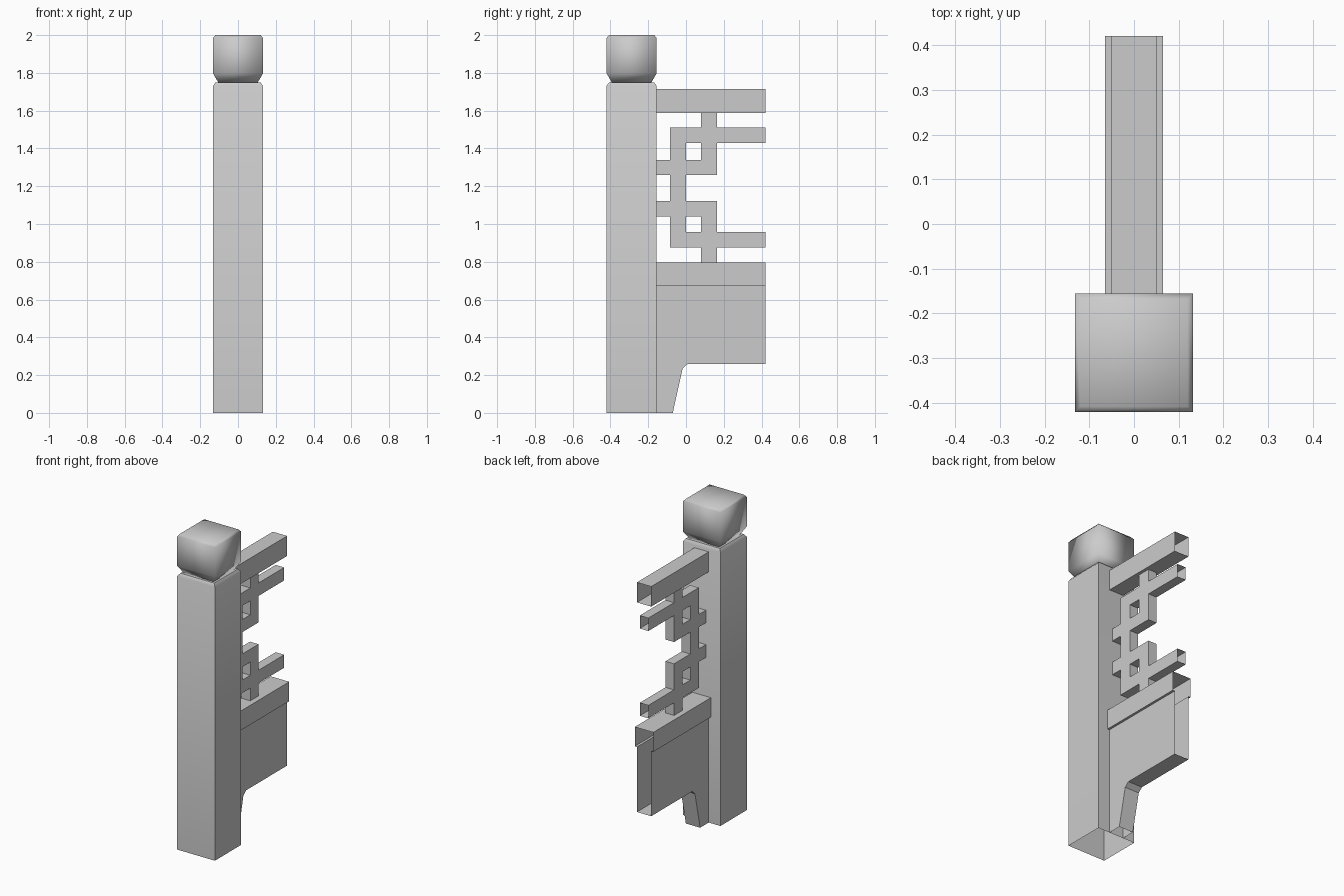
import bpy, bmesh, math

if "Cube" in bpy.data.objects:
    bpy.data.objects.remove(bpy.data.objects["Cube"])

BACK = 0.42      # open end of the panel
JOIN = -0.157    # face of the post
POST_Y = -0.288


def finish(name, bm, smooth=None):
    bmesh.ops.remove_doubles(bm, verts=bm.verts, dist=1e-5)
    bmesh.ops.recalc_face_normals(bm, faces=bm.faces)
    mesh = bpy.data.meshes.new(name)
    bm.to_mesh(mesh)
    bm.free()
    ob = bpy.data.objects.new(name, mesh)
    bpy.context.collection.objects.link(ob)
    if smooth:
        bpy.ops.object.select_all(action='DESELECT')
        ob.select_set(True)
        bpy.context.view_layer.objects.active = ob
        bpy.ops.object.shade_smooth_by_angle(angle=math.radians(smooth))
    return ob


def square_loft(name, rings, cap_bottom=False, smooth=None):
    """Stack of square rings (half width, z) with a closed top."""
    bm = bmesh.new()
    loops = [[bm.verts.new((sx * h, POST_Y + sy * h, z))
              for sx, sy in ((-1, -1), (1, -1), (1, 1), (-1, 1))] for h, z in rings]
    for a, b in zip(loops, loops[1:]):
        for i in range(4):
            j = (i + 1) % 4
            bm.faces.new((a[i], a[j], b[j], b[i]))
    bm.faces.new(loops[-1])
    if cap_bottom:
        bm.faces.new(loops[0][::-1])
    return finish(name, bm, smooth)


def side_prism(name, profile, half, open_edges):
    """(y, z) outline extruded across x; listed outline edges stay open."""
    bm = bmesh.new()
    left, right = ([bm.verts.new((s * half, y, z)) for y, z in profile] for s in (-1, 1))
    bm.faces.new(left[::-1])
    bm.faces.new(right)
    n = len(profile)
    for i in range(n):
        if i not in open_edges:
            j = (i + 1) % n
            bm.faces.new((left[i], left[j], right[j], right[i]))
    return finish(name, bm)


def rail_section(name, section):
    """Open (x, z) cross-section strip run from the post to the open end."""
    bm = bmesh.new()
    a, b = ([bm.verts.new((x, y, z)) for x, z in section] for y in (JOIN, BACK))
    for i in range(len(section) - 1):
        bm.faces.new((a[i], a[i + 1], b[i + 1], b[i]))
    return finish(name, bm)


# Post and its rounded cap
square_loft("post", [(0.132, 0), (0.132, 1.732), (0.119, 1.75)], smooth=50)
square_loft("post_cap", [(0.105, 1.75), (0.132, 1.797), (0.132, 1.985), (0.12, 2.0)],
            cap_bottom=True, smooth=80)

# Top rail, open at its ends
rail_section("top_rail", [(-0.05, 1.588), (0.05, 1.588), (0.05, 1.715),
                          (-0.05, 1.715), (-0.05, 1.588)])

# Beam above the panel, overhanging it on both sides
rail_section("panel_beam", [(0.05, 0.672), (0.065, 0.672), (0.065, 0.795),
                            (-0.065, 0.795), (-0.065, 0.672), (-0.05, 0.672)])

# Lower panel with a tapered foot
side_prism("lower_panel", [(JOIN, 0), (-0.07, 0), (-0.018, 0.235), (0.01, 0.26),
                           (BACK, 0.26), (BACK, 0.672), (JOIN, 0.672)],
           0.05, {0, 4, 5, 6})

# Lattice: filled cells of a small grid, mirrored top to bottom
half_rows = ["...#.", ".####", ".#.#.", "####.", ".#..."]
rows = half_rows + half_rows[-2::-1]
ys = [JOIN, -0.085, 0, 0.08, 0.163, BACK]
zs = [0.795, 0.875, 0.957, 1.04, 1.122, 1.26, 1.34, 1.428, 1.51, 1.588]
W = 0.03
bm = bmesh.new()


def quad(*pts):
    bm.faces.new([bm.verts.new(p) for p in pts])


for r, row in enumerate(rows):
    for c, cell in enumerate(row):
        if cell != "#":
            continue
        y0, y1, z0, z1 = ys[c], ys[c + 1], zs[r], zs[r + 1]
        for x in (-W, W):
            quad((x, y0, z0), (x, y1, z0), (x, y1, z1), (x, y0, z1))
        for dr, dc, p, q in ((-1, 0, (y0, z0), (y1, z0)), (1, 0, (y0, z1), (y1, z1)),
                             (0, -1, (y0, z0), (y0, z1)), (0, 1, (y1, z0), (y1, z1))):
            rr, cc = r + dr, c + dc
            # cells on the border meet another part or stay open
            if 0 <= rr < len(rows) and 0 <= cc < len(row) and rows[rr][cc] != "#":
                quad((-W, *p), (W, *p), (W, *q), (-W, *q))
finish("lattice", bm)
